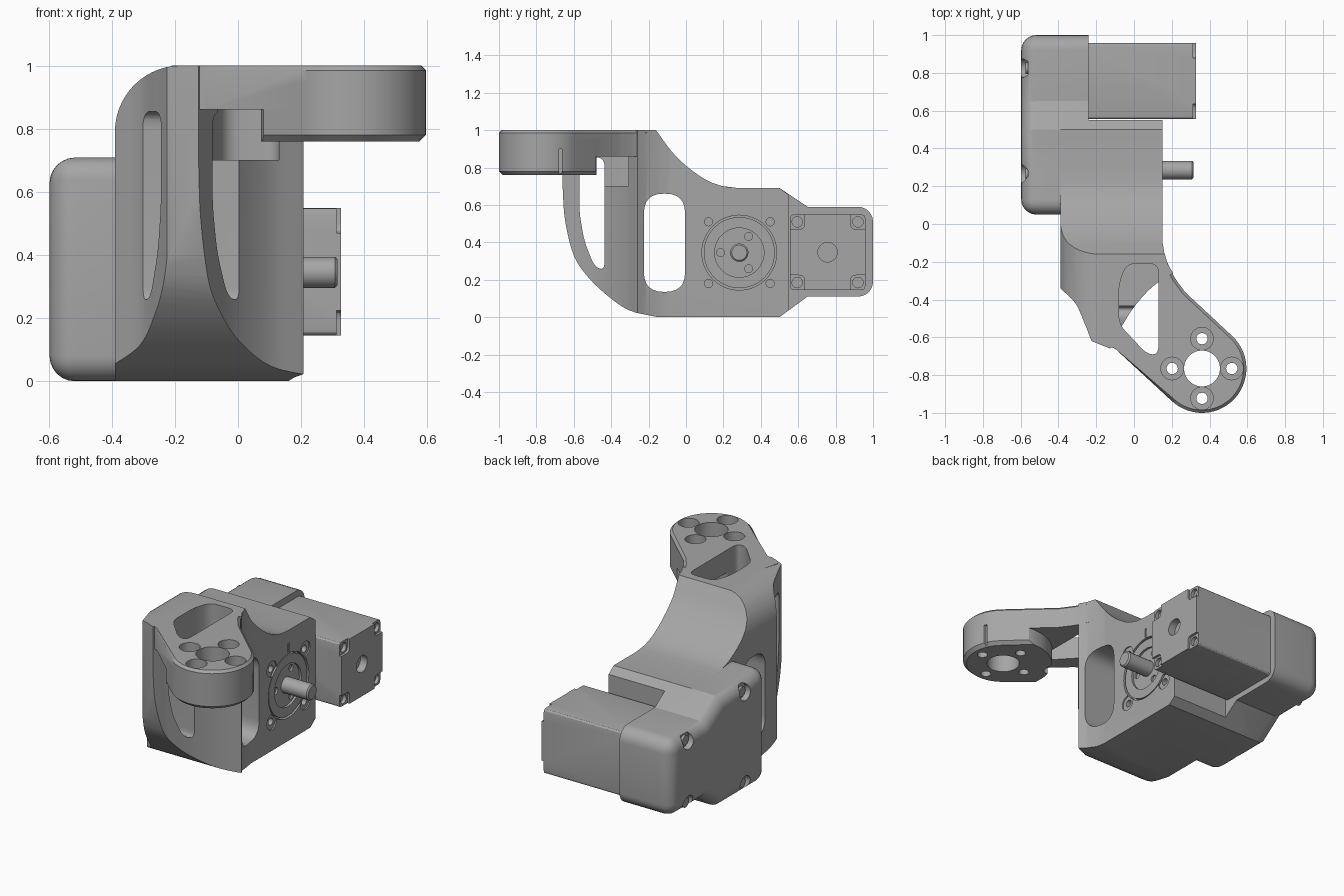
import bpy, bmesh, math
from mathutils import Vector

old = bpy.data.objects.get("Cube")
if old:
    bpy.data.objects.remove(old, do_unlink=True)

grey = bpy.data.materials.new("machined grey")
grey.use_nodes = True
grey.diffuse_color = (0.38, 0.38, 0.38, 1)
grey.node_tree.nodes["Principled BSDF"].inputs["Base Color"].default_value = (0.38, 0.38, 0.38, 1)


def place(axis, u, v, w):
    """2D point (u, v) at depth w along an axis."""
    return {"x": (w, u, v), "y": (u, w, v), "z": (u, v, w)}[axis]


def rounded(pts, r, steps=6):
    """Round every corner of a polygon."""
    out = []
    for i, p in enumerate(pts):
        p, a, b = Vector(p), Vector(pts[i - 1]), Vector(pts[(i + 1) % len(pts)])
        s = p + (a - p).normalized() * min(r, (a - p).length * 0.48)
        e = p + (b - p).normalized() * min(r, (b - p).length * 0.48)
        for k in range(steps + 1):
            t = k / steps
            out.append(tuple(s * (1 - t) ** 2 + p * 2 * t * (1 - t) + e * t * t))
    return out


def arc(cx, cy, r, a0, a1, n):
    return [(cx + r * math.cos(math.radians(a0 + (a1 - a0) * i / n)),
             cy + r * math.sin(math.radians(a0 + (a1 - a0) * i / n))) for i in range(n + 1)]


def smooth_path(pts, steps=5):
    """Catmull-Rom curve through a few points."""
    p = [Vector(q) for q in pts]
    p = [p[0] * 2 - p[1]] + p + [p[-1] * 2 - p[-2]]
    out = []
    for i in range(1, len(p) - 2):
        for k in range(steps):
            t = k / steps
            out.append(tuple(0.5 * (2 * p[i] + (p[i + 1] - p[i - 1]) * t
                       + (2 * p[i - 1] - 5 * p[i] + 4 * p[i + 1] - p[i + 2]) * t * t
                       + (3 * p[i] - p[i - 1] - 3 * p[i + 1] + p[i + 2]) * t ** 3)))
    return out + [tuple(pts[-1])]


def prism(name, pts, axis, lo, hi, pick=None, bevel=0.0, segs=1):
    """Extrude a polygon; pick(a, b) chooses edges to bevel."""
    bm = bmesh.new()
    low = [bm.verts.new(place(axis, u, v, lo)) for u, v in pts]
    top = [bm.verts.new(place(axis, u, v, hi)) for u, v in pts]
    bm.faces.new(low)
    bm.faces.new(top)
    for i in range(len(pts)):
        bm.faces.new((low[i - 1], low[i], top[i], top[i - 1]))
    bmesh.ops.recalc_face_normals(bm, faces=bm.faces[:])
    if pick:
        edges = [e for e in bm.edges if pick(e.verts[0].co, e.verts[1].co)]
        bmesh.ops.bevel(bm, geom=edges, offset=bevel, segments=segs, profile=0.5,
                        affect="EDGES", clamp_overlap=True)
    mesh = bpy.data.meshes.new(name)
    bm.to_mesh(mesh)
    bm.free()
    ob = bpy.data.objects.new(name, mesh)
    bpy.context.collection.objects.link(ob)
    mesh.materials.append(grey)
    return ob


def cyl(name, axis, u, v, r, lo, hi, n=32, **kw):
    return prism(name, arc(u, v, r, 0, 360, n)[:-1], axis, lo, hi, **kw)


def boolean(ob, other, op="DIFFERENCE"):
    m = ob.modifiers.new("cut", "BOOLEAN")
    m.operation, m.object, m.solver = op, other, "EXACT"
    bpy.context.view_layer.objects.active = ob
    bpy.ops.object.modifier_apply(modifier=m.name)
    bpy.data.objects.remove(other, do_unlink=True)


# ---- Link body: scooped plan, curved side profile, rounded shoulder
left_scoop = smooth_path([(-0.39, -0.34), (-0.31, -0.42), (-0.26, -0.53), (-0.225, -0.62)])
right_scoop = smooth_path([(-0.125, -0.66), (-0.105, -0.62), (-0.075, -0.56), (0, -0.44),
                           (0.1, -0.33), (0.207, -0.26)])
plan = [(-0.39, 0.55)] + left_scoop + [(-0.2, -0.63)] + right_scoop \
    + [(0.18, -0.215), (0.16, -0.15), (0.15, -0.09), (0.15, 0.55)]
body = prism("link_body", plan, "z", -0.1, 1.1)
under = smooth_path([(-0.66, 0.7), (-0.647, 0.52), (-0.6, 0.33), (-0.52, 0.21), (-0.41, 0.107),
                     (-0.3, 0.035), (-0.15, 0)])
swoop = smooth_path([(0.28, 0.69), (0.19, 0.702), (0.1, 0.738), (0.0, 0.81), (-0.08, 0.89), (-0.16, 1.0)])
side = [(-0.67, 1.0)] + under + [(0.5, 0), (0.56, 0.044), (0.56, 0.646), (0.5, 0.69)] + swoop
boolean(body, prism("side_form", side, "x", -0.7, 0.5), "INTERSECT")
shoulder = [(-0.39, -0.2), (0.4, -0.2), (0.4, 1.0)] + arc(-0.18, 0.79, 0.21, 90, 180, 14)
boolean(body, prism("shoulder_form", shoulder, "y", -1, 1), "INTERSECT")

# ---- Top arm plate with a thicker round tip
TX, TY = 0.36, -0.765
outline = [(-0.21, -0.61), (-0.19, -0.63), (-0.1, -0.66)] + arc(TX, TY, 0.235, 227, 407, 28) \
    + smooth_path([(0.27, -0.36), (0.21, -0.275), (0.175, -0.2)]) + [(-0.1, -0.2)]


def rim(level):
    return lambda a, b: (abs(a.z - level) < 1e-4 and abs(b.z - level) < 1e-4
                         and max(a.y, b.y) > -2 and min(a.y, b.y) < -0.21 and min(a.x, b.x) > -0.15)


arm = prism("arm_plate", outline, "z", 0.86, 1.0, pick=rim(1.0), bevel=0.015)
tip = prism("tip_form", outline, "z", 0.76, 0.95, pick=rim(0.76), bevel=0.02)
boolean(tip, cyl("tip_round", "z", TX, TY, 0.287, 0.7, 1.1, 48), "INTERSECT")
boolean(arm, tip, "UNION")
boolean(body, arm, "UNION")

# Tip holes with counterbores
boolean(body, cyl("bore", "z", TX, TY, 0.095, 0.7, 1.1, 40))
for k in range(4):
    hx, hy = TX + 0.158 * math.cos(k * math.pi / 2), TY + 0.158 * math.sin(k * math.pi / 2)
    boolean(body, cyl("bolt_hole", "z", hx, hy, 0.03, 0.7, 1.1, 20))
    boolean(body, cyl("counterbore", "z", hx, hy, 0.06, 0.89, 1.1, 28))

# Lightening openings: arm pocket, side slot, window behind the front rib
pocket = [(-0.08, -0.32), (-0.04, -0.21), (0.13, -0.21), (0.13, -0.69), (0.07, -0.69), (-0.08, -0.53)]
boolean(body, prism("pocket", rounded(pocket, 0.05), "z", 0.7, 1.1))
slot = [(-0.225, 0.135), (-0.005, 0.135), (-0.005, 0.66), (-0.225, 0.66)]
boolean(body, prism("slot", rounded(slot, 0.105), "x", -0.7, 0.5))
window = [(-0.57, 0.855), (-0.57, 0.56), (-0.545, 0.41), (-0.49, 0.27), (-0.435, 0.25), (-0.435, 0.855)]
boolean(body, prism("window", rounded(window, 0.05), "x", -0.7, 0.06))

# Output recess, screw lobes and alignment marks
FY, FZ = 0.285, 0.345
boolean(body, cyl("recess", "x", FY, FZ, 0.2, 0.12, 0.3, 48))
corners = [(a, b) for a in (-1, 1) for b in (-1, 1)]
for a, b in corners:
    boolean(body, cyl("lobe", "x", FY + a * 0.165, FZ + b * 0.165, 0.048, 0.142, 0.3, 24))
    boolean(body, cyl("lobe_hole", "x", FY + a * 0.165, FZ + b * 0.165, 0.022, 0.08, 0.3, 16))
for y, z, x0 in ((FY, 0.58, 0.143), (-0.67, 0.83, 0.562)):
    h = 0.03 if y > 0 else 0.07
    mark = [(y - 0.008, z - h), (y + 0.008, z - h), (y + 0.008, z + h), (y - 0.008, z + h)]
    boolean(body, prism("mark", mark, "x", x0, 0.7))

# ---- Output hub and shaft
hub = cyl("output_hub", "x", FY, FZ, 0.19, 0.1, 0.146, 48)
boolean(hub, cyl("hub_recess", "x", FY, FZ, 0.132, 0.132, 0.3, 40))
for k in range(3):
    a = math.radians(60 + 120 * k)
    boolean(hub, cyl("hub_hole", "x", FY + 0.1 * math.cos(a), FZ + 0.1 * math.sin(a), 0.021, 0.11, 0.3, 16))
shaft = cyl("output_shaft", "x", FY, FZ, 0.049, 0.11, 0.315, 20, bevel=0.008,
            pick=lambda a, b: min(a.x, b.x) > 0.31)

# ---- Rounded gear cover on the outer side
cover_side = [(0.05, 0), (0.5, 0), (0.65, 0.11), (1.0, 0.11), (1.0, 0.59), (0.65, 0.59),
              (0.5, 0.69), (0.28, 0.69), (0.05, 0.718)]


def cover_edges(a, b):
    if max(a.x, b.x) < -0.59:
        return True
    end = abs(a.x - b.x) > 0.1
    return end and (a.y > 0.99 or a.y < 0.06)


cover = prism("gear_cover", cover_side, "x", -0.597, -0.24, pick=cover_edges, bevel=0.08, segs=6)
boolean(cover, prism("body_clearance", [(-0.1, -0.1), (0.55, -0.1), (0.55, 0.9), (-0.1, 0.9)],
                     "x", -0.388, 0.3))
screws = [(0.265, 0.285), (0.825, 0.195)]
for y, dz in screws:
    for s in (-1, 1):
        boolean(cover, cyl("screw_pocket", "x", y, FZ + s * dz, 0.05, -0.56, -0.7, 24))
        cyl("cover_screw", "x", y, FZ + s * dz, 0.03, -0.575, -0.55, 16)

# ---- Motor with corner notches and a rear bore
MY, MZ = 0.757, 0.347
sq = [(MY + a * 0.202, MZ + b * 0.202) for a, b in ((-1, -1), (1, -1), (1, 1), (-1, 1))]
motor = prism("motor", rounded(sq, 0.022, 3), "x", -0.26, 0.327)
boolean(motor, cyl("motor_bore", "x", MY, MZ, 0.052, 0.28, 0.4, 32))
for a, b in corners:
    y0, z0 = MY + a * 0.195, MZ + b * 0.195
    notch = [(y0 + i * 0.072, z0 + j * 0.072) for i, j in ((-1, -1), (1, -1), (1, 1), (-1, 1))]
    boolean(motor, prism("notch", rounded(notch, 0.03, 4), "x", 0.312, 0.4))
    boolean(motor, cyl("motor_hole", "x", MY + a * 0.162, MZ + b * 0.162, 0.028, 0.29, 0.4, 20))

# ---- Smooth curved faces while keeping edges crisp
for ob in (o for o in bpy.context.collection.objects if o.type == "MESH" and grey.name in o.data.materials):
    ob.data.polygons.foreach_set("use_smooth", [True] * len(ob.data.polygons))
    ob.data.set_sharp_from_angle(angle=math.radians(28))
